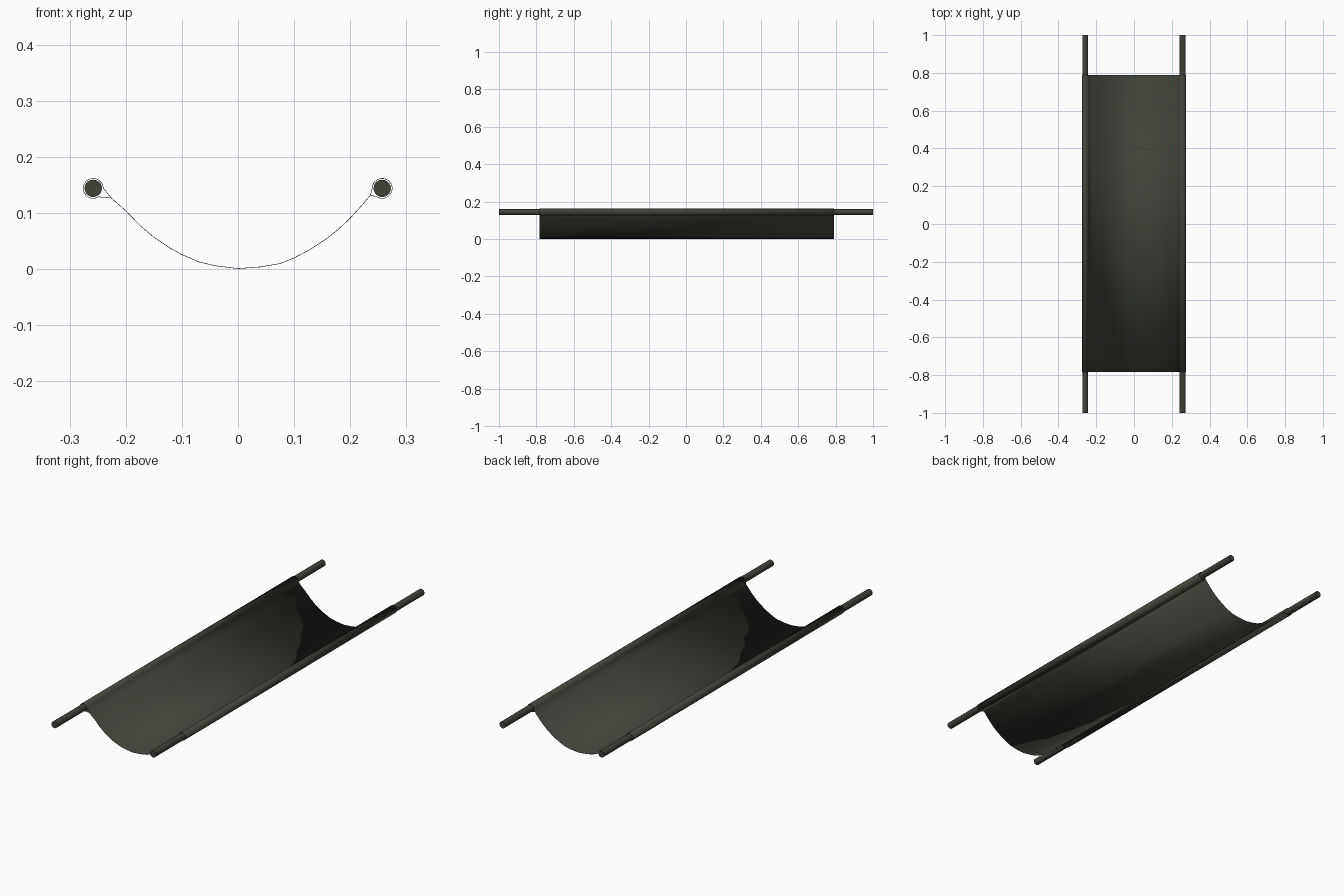
import bpy, bmesh, math
from mathutils import Vector

if "Cube" in bpy.data.objects:
    bpy.data.objects.remove(bpy.data.objects["Cube"])

POLE_Z = 0.144
LEFT_X, RIGHT_X = -0.258, 0.257
SLEEVE_R, POLE_R = 0.0178, 0.0155
Y0, Y1 = -0.784, 0.79

olive = bpy.data.materials.new("dark olive")
olive.diffuse_color = (0.05, 0.055, 0.04, 1)
olive.use_nodes = True
olive.node_tree.nodes["Principled BSDF"].inputs["Base Color"].default_value = olive.diffuse_color


def smooth(ob):
    bpy.ops.object.select_all(action='DESELECT')
    ob.select_set(True)
    bpy.context.view_layer.objects.active = ob
    bpy.ops.object.shade_smooth_by_angle(angle=math.radians(40))


def sleeve(cx, seam, side):
    """Loop of cloth round a pole, from the seam and back to it."""
    d = Vector((seam[0] - cx, seam[1] - POLE_Z))
    a = math.atan2(d.y, d.x)
    gap, n = math.radians(30), 18
    pts = []
    for i in range(n + 1):
        t = a + side * (gap + (2 * math.pi - 2 * gap) * i / n)
        pts.append((cx + SLEEVE_R * math.cos(t), POLE_Z + SLEEVE_R * math.sin(t)))
    return pts


# Sagging canvas cross-section, seam to seam
sag = [(-0.226, 0.127), (-0.2, 0.104), (-0.175, 0.078), (-0.15, 0.057),
       (-0.12, 0.037), (-0.1, 0.026), (-0.07, 0.013), (-0.04, 0.006),
       (0, 0.001), (0.04, 0.004), (0.075, 0.01), (0.1, 0.02),
       (0.13, 0.036), (0.16, 0.056), (0.18, 0.072), (0.2, 0.091),
       (0.22, 0.113), (0.236, 0.132)]
profile = ([sag[0]] + sleeve(LEFT_X, sag[0], -1) + sag
           + sleeve(RIGHT_X, sag[-1], -1) + [sag[-1]])

# Canvas with sleeves
bm = bmesh.new()
front = [bm.verts.new((x, Y0, z)) for x, z in profile]
back = [bm.verts.new((x, Y1, z)) for x, z in profile]
for i in range(len(profile) - 1):
    bm.faces.new((front[i], front[i + 1], back[i + 1], back[i]))
mesh = bpy.data.meshes.new("canvas_sling")
bm.to_mesh(mesh)
bm.free()
canvas = bpy.data.objects.new("canvas_sling", mesh)
bpy.context.collection.objects.link(canvas)
mesh.materials.append(olive)
smooth(canvas)
thick = canvas.modifiers.new("cloth thickness", 'SOLIDIFY')
thick.thickness = 0.001
thick.offset = 0

# Carrying poles
for name, x in (("left_pole", LEFT_X), ("right_pole", RIGHT_X)):
    bpy.ops.mesh.primitive_cylinder_add(vertices=20, radius=POLE_R, depth=2,
                                        location=(x, 0, POLE_Z),
                                        rotation=(math.pi / 2, 0, 0))
    pole = bpy.context.object
    pole.name = name
    pole.data.materials.append(olive)
    smooth(pole)
